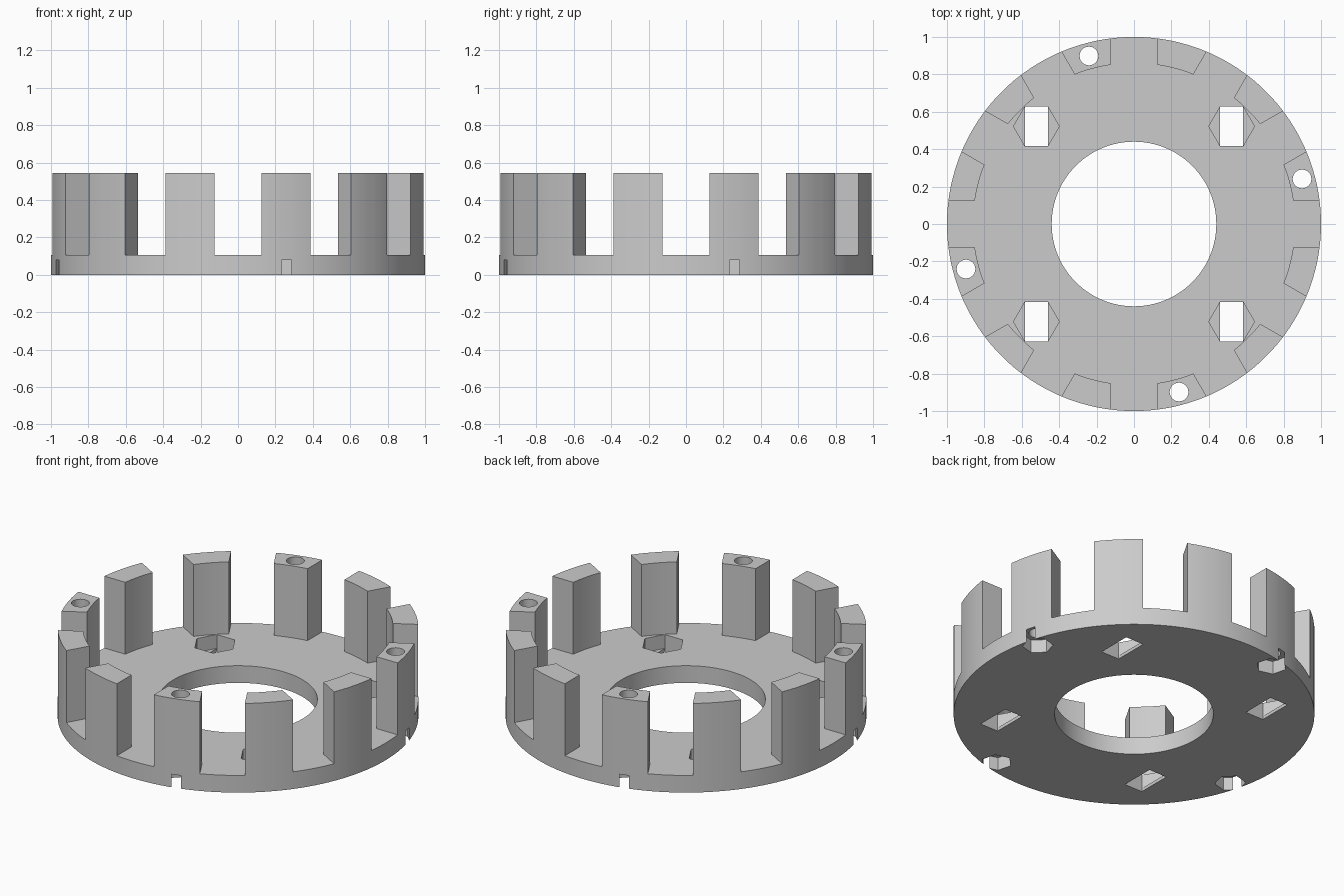
import bpy, bmesh
from math import sin, cos, tan, asin, pi, radians

if "Cube" in bpy.data.objects:
    bpy.data.objects.remove(bpy.data.objects["Cube"], do_unlink=True)

BASE, TOP = 0.105, 0.545            # plate and post heights
OUTER, WALL, BORE = 1.0, 0.86, 0.44
HALF_SLOT = 0.125
LEDGE, TRAP = 0.02, 0.08            # pocket floor and nut trap ceiling
BOLT_RING, BOLT_RADIUS = 0.93, 0.05
NOTCH = 0.0284                      # half angle of the nut trap mouth
NUT_RADIUS = cos(NOTCH) + sin(NOTCH) / tan(pi / 3) - BOLT_RING
POCKET_RADIUS, POCKET_AT = 0.122, 0.522
SECTOR = radians(30)

bm = bmesh.new()


def arc(radius, start, end, steps):
    angles = [start + (end - start) * i / steps for i in range(steps + 1)]
    return [(radius * cos(a), radius * sin(a)) for a in angles]


def polygon(sides, radius, centre=(0, 0), turn=0.0):
    return [(centre[0] + x, centre[1] + y)
            for x, y in arc(radius, turn, turn + 2 * pi, sides)[:-1]]


def wall(loop, low, high):
    """Upright band along a closed outline."""
    bottom = [bm.verts.new((x, y, low)) for x, y in loop]
    top = [bm.verts.new((x, y, high)) for x, y in loop]
    for i in range(len(loop)):
        bm.faces.new((bottom[i - 1], bottom[i], top[i], top[i - 1]))


def fill(z, *loops):
    """Flat face inside the first outline, with the others as holes."""
    edges = []
    for loop in loops:
        verts = [bm.verts.new((x, y, z)) for x, y in loop]
        edges += [bm.edges.new((verts[i - 1], verts[i])) for i in range(len(verts))]
    bmesh.ops.triangle_fill(bm, edges=edges, use_beauty=True, normal=(0, 0, 1))


# Twelve posts between parallel-sided slots, four of them with bolt holes
circle, underside, plate = [], [], []
outer_edge, inner_edge = asin(HALF_SLOT / OUTER), asin(HALF_SLOT / WALL)
for k in range(12):
    start, end = SECTOR * k, SECTOR * (k + 1)
    middle = (start + end) / 2
    slot = arc(OUTER, start - outer_edge, start + outer_edge, 8)
    first = arc(OUTER, start + outer_edge, middle - NOTCH, 6)
    second = arc(OUTER, middle + NOTCH, end - outer_edge, 6)
    inner = arc(WALL, start + inner_edge, end - inner_edge, 12)
    rim = slot[:-1] + first + second[:-1]
    circle += rim
    plate += slot + inner
    post = first + second + inner[::-1]
    wall(post, BASE, TOP)
    if k % 3 == 0:
        # Bolt hole with a hexagonal nut trap that breaks the outer wall
        centre = (BOLT_RING * cos(middle), BOLT_RING * sin(middle))
        bolt = polygon(32, BOLT_RADIUS, centre)
        nut = polygon(6, NUT_RADIUS, centre, middle)[:0:-1]
        wall(bolt, TRAP, TOP)
        fill(TOP, post, bolt)
        fill(TRAP, [first[-1]] + nut + [second[0]], bolt)
        underside += slot[:-1] + first + nut + second[:-1]
    else:
        fill(TOP, post)
        underside += rim

# Hexagonal pockets with a thin ledge around a rectangular opening
pockets, openings = [], []
for x in (-POCKET_AT, POCKET_AT):
    for y in (-POCKET_AT, POCKET_AT):
        pocket = polygon(6, POCKET_RADIUS, (x, y))
        opening = [pocket[i] for i in (1, 2, 4, 5)]
        wall(pocket, LEDGE, BASE)
        wall(opening, 0, LEDGE)
        fill(LEDGE, [pocket[i] for i in (5, 0, 1)])
        fill(LEDGE, [pocket[i] for i in (2, 3, 4)])
        pockets.append(pocket)
        openings.append(opening)

# Ring plate: bore, outer wall, upper and lower faces
bore = polygon(128, BORE)
wall(bore, 0, BASE)
wall(underside, 0, TRAP)
wall(circle, TRAP, BASE)
fill(BASE, plate, bore, *pockets)
fill(0, underside, bore, *openings)

bmesh.ops.remove_doubles(bm, verts=bm.verts, dist=0.00005)
bmesh.ops.recalc_face_normals(bm, faces=bm.faces)
mesh = bpy.data.meshes.new("slotted_ring")
bm.to_mesh(mesh)
bm.free()
body = bpy.data.objects.new("slotted_ring", mesh)
bpy.context.collection.objects.link(body)

# Single grey material
grey = bpy.data.materials.new("plain_grey")
grey.use_nodes = True
colour = (0.6, 0.6, 0.6, 1)
grey.diffuse_color = colour
grey.node_tree.nodes["Principled BSDF"].inputs["Base Color"].default_value = colour
mesh.materials.append(grey)

# Smooth the round walls, keep the edges sharp
bpy.ops.object.select_all(action="DESELECT")
body.select_set(True)
bpy.context.view_layer.objects.active = body
bpy.ops.object.shade_smooth_by_angle(angle=radians(25))
